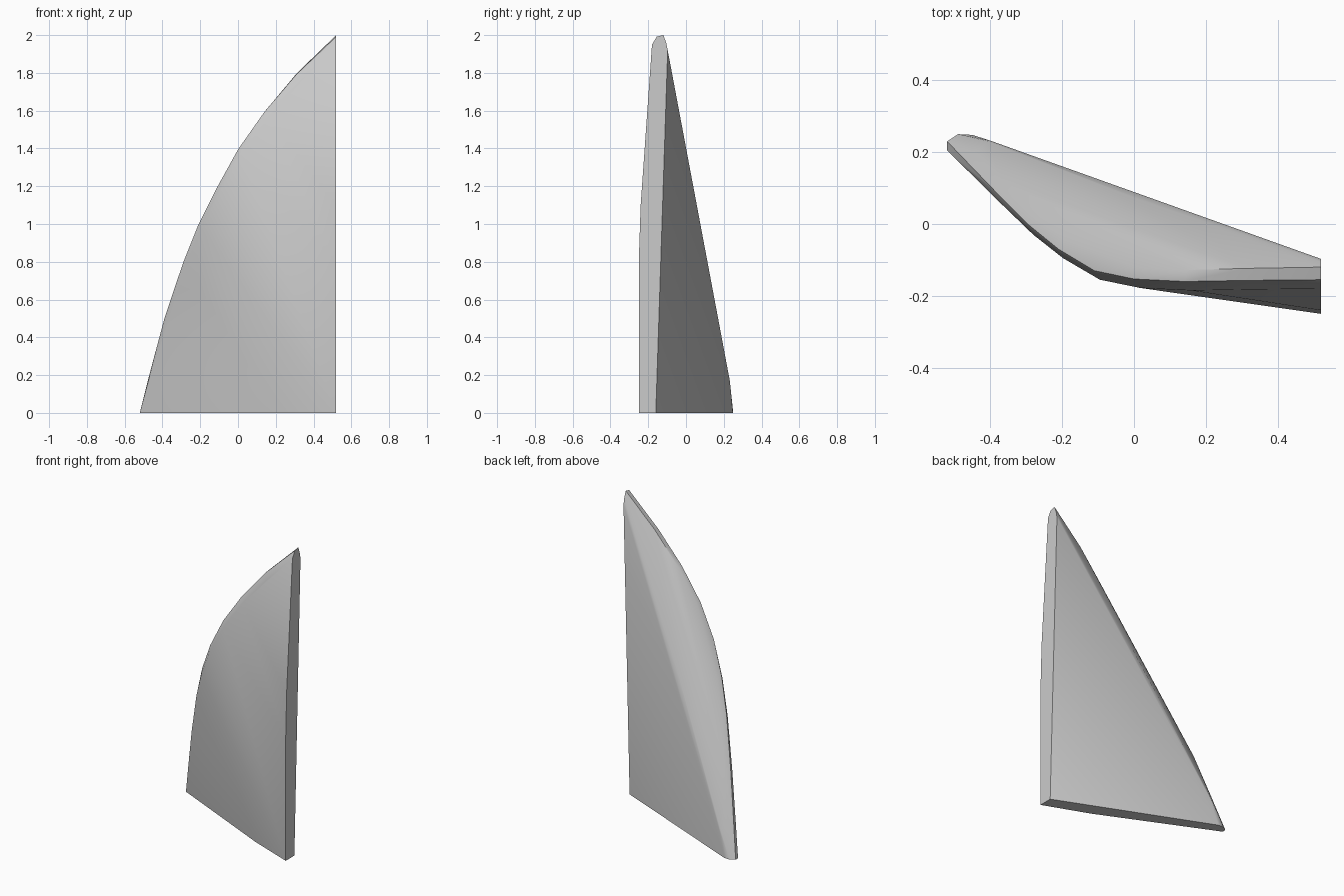
import bpy
import bmesh
from math import radians, sin, pi
from mathutils import Vector

cube = bpy.data.objects.get("Cube")
if cube:
    bpy.data.objects.remove(cube)

END = 0.52  # flat end of the fin

grey = bpy.data.materials.new("plain_grey")
grey.use_nodes = True
color = (0.6, 0.6, 0.6, 1)
grey.diffuse_color = color
grey.node_tree.nodes["Principled BSDF"].inputs["Base Color"].default_value = color

# Swept leading edge, from base to tip
edge = [Vector(p) for p in (
    (-.52, .205, 0), (-.47, .153, .2), (-.39, .07, .5), (-.29, -.03, .8),
    (-.21, -.095, 1), (-.11, -.155, 1.2), (0, -.178, 1.4), (.14, -.185, 1.6),
    (.31, -.182, 1.8), (END, -.18, 2))]

points = []
for p in edge:
    t = p.z / 2
    points.append(p + Vector((.025, 0, -.05)) * t)                # front of rim
    points.append(p + Vector((0, .025, -.008 * t)))               # outer rim
    points.append(p + Vector((.03 * (1 - t), .045 + .015 * t, 0)))  # back of rim

# Rounded ridge along the back panel
low, high = Vector((-.40, .232, .17)), Vector((END, -.097, 1.92))
for i in range(9):
    t = i / 8
    p = low.lerp(high, t)
    points += [p, p + Vector((-.02, -.004, .015)) * (.4 + sin(pi * t))]
points += [Vector((-.45, .248, 0)), Vector((END, -.105, 1.96))]

# Flat end and base corners
points += [Vector(p) for p in (
    (END, -.16, 0), (END, -.25, 0), (END, -.25, .8), (END, -.24, 1.1),
    (.22, -.135, 0))]

# Join the sections into one convex solid
bm = bmesh.new()
for p in points:
    bm.verts.new((min(p.x, END), p.y, max(p.z, 0)))
bmesh.ops.remove_doubles(bm, verts=bm.verts[:], dist=.002)
bmesh.ops.convex_hull(bm, input=bm.verts[:])
bmesh.ops.delete(bm, geom=[v for v in bm.verts if not v.link_faces], context='VERTS')
bmesh.ops.dissolve_limit(bm, angle_limit=radians(1), verts=bm.verts[:], edges=bm.edges[:])
bmesh.ops.recalc_face_normals(bm, faces=bm.faces[:])

mesh = bpy.data.meshes.new("swept_fin")
bm.to_mesh(mesh)
bm.free()
mesh.materials.append(grey)
fin = bpy.data.objects.new("swept_fin", mesh)
bpy.context.collection.objects.link(fin)
bpy.context.view_layer.objects.active = fin
fin.select_set(True)
bpy.ops.object.shade_smooth_by_angle(angle=radians(35))
